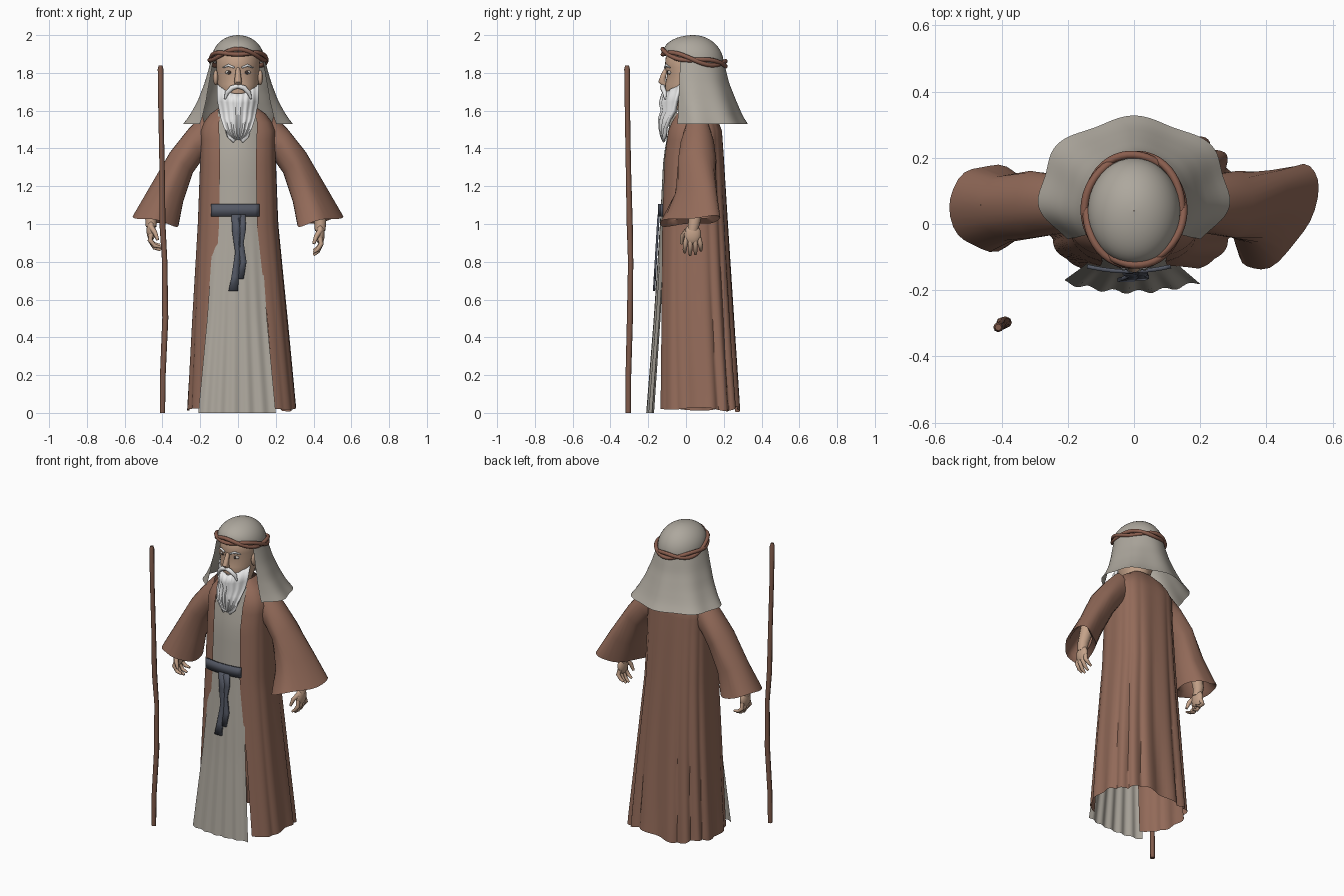
import bpy, bmesh, math
from math import sin, cos, pi, asin
from mathutils import Vector

if "Cube" in bpy.data.objects:
    bpy.data.objects.remove(bpy.data.objects["Cube"])


def material(name, r, g, b):
    m = bpy.data.materials.new(name)
    m.use_nodes = True
    m.diffuse_color = (r, g, b, 1)
    bsdf = next(n for n in m.node_tree.nodes if n.type == 'BSDF_PRINCIPLED')
    bsdf.inputs["Base Color"].default_value = (r, g, b, 1)
    return m


BROWN = material("brown coat", .29, .145, .1)
CLOTH = material("grey linen", .42, .39, .34)
SKIN = material("skin", .55, .36, .25)
WHITE = material("white hair", .8, .8, .8)
SASH = material("slate sash", .085, .095, .125)
CORD = material("cord brown", .25, .11, .075)
WOOD = material("staff wood", .22, .105, .07)
EYE = material("eye white", .6, .55, .5)
IRIS = material("dark iris", .05, .035, .03)


def finish(name, bm, mat, solid=False, angle=50):
    if solid:
        bmesh.ops.recalc_face_normals(bm, faces=bm.faces)
    me = bpy.data.meshes.new(name)
    bm.to_mesh(me)
    bm.free()
    me.materials.append(mat)
    me.shade_smooth()
    me.set_sharp_from_angle(angle=math.radians(angle))
    ob = bpy.data.objects.new(name, me)
    bpy.context.scene.collection.objects.link(ob)
    return ob


def loft(name, rows, mat, closed=False, caps=False, angle=50):
    """Skin a sheet or a tube over rows of points, bottom row first."""
    bm = bmesh.new()
    grid = [[bm.verts.new(p) for p in row] for row in rows]
    n = len(rows[0])
    for low, high in zip(grid, grid[1:]):
        for j in range(n if closed else n - 1):
            k = (j + 1) % n
            bm.faces.new((low[j], low[k], high[k], high[j]))
    if caps:
        bm.faces.new(grid[0])
        bm.faces.new(grid[-1])
    return finish(name, bm, mat, caps, angle)


def tube(name, path, radii, mat, n=10, loop=False):
    pts = [Vector(p) for p in path]
    rows = []
    for i, p in enumerate(pts):
        if loop:
            d = pts[(i + 1) % len(pts)] - pts[i - 1]
        else:
            d = pts[min(i + 1, len(pts) - 1)] - pts[max(i - 1, 0)]
        ref = Vector((0, 0, 1)) if loop else Vector((0, 1, .3))
        a = d.cross(ref).normalized()
        b = d.cross(a).normalized()
        r = radii[i] if isinstance(radii, list) else radii
        rows.append([p + r * (a * cos(2 * pi * k / n) + b * sin(2 * pi * k / n)) for k in range(n)])
    if loop:
        rows.append(rows[0])
    return loft(name, rows, mat, True, not loop)


def ball(name, loc, scale, mat):
    bm = bmesh.new()
    bmesh.ops.create_uvsphere(bm, u_segments=20, v_segments=12, radius=1)
    for v in bm.verts:
        v.co = Vector(loc) + Vector([c * s for c, s in zip(v.co, scale)])
    return finish(name, bm, mat)


def at(table, z):
    """Interpolate a profile table, whose first column is height."""
    for lo, hi in zip(table, table[1:]):
        if z <= hi[0]:
            f = max(0, (z - lo[0]) / (hi[0] - lo[0]))
            return [p + (q - p) * f for p, q in zip(lo[1:], hi[1:])]
    return table[-1][1:]


def spread(lo, hi, n):
    return [lo + (hi - lo) * i / (n - 1) for i in range(n)]


def power(v, e):
    return math.copysign(abs(v) ** e, v)


# Coat: pleated shell, open at the front (height, half width, front, back, opening)
COAT = [(.02, .285, -.155, .28, .175), (.5, .25, -.145, .25, .145), (1, .212, -.133, .22, .1),
        (1.35, .2, -.12, .2, .095), (1.5, .2, -.1, .19, .1), (1.56, .17, -.075, .165, .1),
        (1.61, .12, -.04, .13, .085), (1.63, .08, -.02, .11, .06)]
rows = []
for z in spread(.02, 1.63, 36):
    a, yf, yb, o = at(COAT, z)
    t0 = asin((o / a) ** (1 / .7))
    row = []
    for t in spread(t0, 2 * pi - t0, 120):
        back = sin(t / 2) ** 2
        fold = (abs(sin(8 * t + .5 * sin(2 * z))) - .6) * .11 * back * max(0, 1 - z / 1.7)
        x = a * power(sin(t), .7) * (1 + fold) + .02 * max(0, 1 - z)
        y = (yf + yb) / 2 - (yb - yf) / 2 * power(cos(t), .7) * (1 + fold)
        row.append((x, y, z + (.015 * sin(5 * t) * back if z < .03 else 0)))
    rows.append(row)
loft("coat", rows, BROWN)

# Tunic front panel (height, half width, front)
TUNIC = [(0, .205, -.205), (.5, .158, -.168), (1.05, .12, -.135), (1.35, .12, -.12), (1.6, .1, -.075)]
rows = []
for z in spread(0, 1.6, 24):
    w, y = at(TUNIC, z)
    rows.append([(w * u - .005, y + .03 * u * u + .006 * sin(17 * u) * max(0, 1 - z), z)
                 for u in spread(-1, 1, 41)])
loft("tunic", rows, CLOTH)


# Sleeves (outer x, outer z, inner x, inner z, centre y, half depth, skew)
def sleeve(name, side, skew, yc):
    rings = [(.19, 1.58, .13, 1.36, .06, .07, 0), (.265, 1.5, .19, 1.34, .06, .09, 0),
             (.36, 1.38, .24, 1.27, .06, .1, 0), (.465, 1.2, .29, 1.12, .05, .1, skew / 2),
             (.558, 1.04, .315, .99, yc, .13, skew), (.53, 1.06, .34, 1.02, yc, .1, skew),
             (.44, 1.2, .32, 1.15, .05, .07, 0)]
    rows = []
    for i, (xo, zo, xi, zi, y, h, s) in enumerate(rings):
        row = []
        for k in range(28):
            t = 2 * pi * k / 28
            f = (1 + cos(t)) / 2
            crease = 1 + .05 * sin(5 * t + i) * (i > 1)
            row.append((side * (xi + (xo - xi) * f), y + h * sin(t) * crease + s * cos(t),
                        zi + (zo - zi) * f + .008 * sin(3 * t) * (i > 2)))
        rows.append(row)
    loft(name, rows, BROWN, True, True)


# Hands with a forearm, four fingers and a thumb
def hand(name, side, x, y, z, curl):
    p = lambda dx, dy, dz: (side * (x + dx), y + dy, z + dz)
    tube(name + "_forearm", [p(-.04, .02, .25), p(0, .01, .09), p(0, 0, .04)], [.045, .033, .028], SKIN)
    ball(name + "_palm", p(0, 0, .02), (.024, .045, .055), SKIN)
    for i, length in enumerate((.08, .095, .09, .07)):
        dy = -.032 + .022 * i
        tube(f"{name}_finger_{i + 1}",
             [p(0, dy, 0), p(.006, dy * 1.2, -.03), p(-.01 - curl / 3, dy * 1.3, -length * .75),
              p(-.025 - curl, dy * 1.3, -length + curl / 2)], [.013, .013, .011, .007], SKIN, 8)
    tube(name + "_thumb", [p(0, -.03, .04), p(-.02, -.055, .01), p(-.035, -.06, -.03)],
         [.015, .013, .008], SKIN, 8)


for word, side, skew, yc in (("left", 1, .09, .02), ("right", -1, 0, .05)):
    sleeve(word + "_sleeve", side, skew, yc)
hand("left_hand", 1, .435, .035, .925, .01)
hand("right_hand", -1, .46, .04, .945, .025)

# Head and neck (height, half width, front, back)
HEAD = [(1.5, .05, -.02, .1), (1.6, .06, -.04, .1), (1.635, .08, -.1, .1), (1.7, .1, -.112, .13),
        (1.74, .11, -.11, .14), (1.79, .113, -.1, .15), (1.83, .115, -.112, .155),
        (1.88, .115, -.108, .16), (1.94, .085, -.08, .13), (1.97, .02, .02, .06)]
loft("head", [[(a * sin(t), (f + b) / 2 - (b - f) / 2 * cos(t), z)
               for t in [2 * pi * k / 32 for k in range(32)]] for z, a, f, b in HEAD],
     SKIN, True, True, 80)
tube("nose", [(0, -.1, 1.83), (0, -.118, 1.79), (0, -.128, 1.755), (0, -.11, 1.735)],
     [.01, .015, .02, .016], SKIN)
for word, s in (("left", 1), ("right", -1)):
    ball(word + "_ear", (s * .118, .0, 1.775), (.014, .025, .04), SKIN)
    ball(word + "_eye", (s * .046, -.086, 1.803), (.022, .012, .011), EYE)
    ball(word + "_iris", (s * .046, -.095, 1.803), (.009, .006, .009), IRIS)
    tube(word + "_eyebrow", [(s * .02, -.112, 1.828), (s * .05, -.105, 1.84), (s * .08, -.084, 1.828)],
         [.005, .007, .003], WHITE, 8)
    tube(word + "_moustache", [(0, -.124, 1.73), (s * .03, -.124, 1.722), (s * .058, -.113, 1.695),
                               (s * .07, -.11, 1.66)], [.012, .014, .012, .004], WHITE)

# Beard (height, half width, front, wrap, rise at the cheeks)
BEARD = [(1.445, .015, -.125, 0, 0), (1.47, .05, -.135, .015, 0), (1.51, .075, -.143, .03, 0),
         (1.56, .092, -.145, .055, 0), (1.6, .1, -.132, .07, 0), (1.64, .11, -.142, .09, .01),
         (1.69, .112, -.128, .1, .05)]
beard = loft("beard", [[(w * u, y + d * u * u + .004 * cos(22 * u), z + r * u * u)
                        for u in spread(-1, 1, 33)] for z, w, y, d, r in BEARD], WHITE)
beard.modifiers.new("thickness", 'SOLIDIFY').thickness = .02
beard.modifiers["thickness"].offset = -1


# Headcloth: domed cap and hanging veil meeting along the brow line
def brow(t):
    return 1.868 + .032 * cos(t) + .012 * cos(t) ** 2


rows = []
for s in spread(0, pi / 2 - .01, 12):
    rows.append([(.14 * cos(s) * sin(t), .04 - .16 * cos(s) * cos(t), brow(t) + (2 - brow(t)) * sin(s))
                 for t in [2 * pi * k / 40 for k in range(40)]])
loft("headcloth_cap", rows, CLOTH, True)
VEIL = [(1.53, .285, .1, .22, .82), (1.57, .255, .088, .207, .86), (1.65, .212, .07, .193, .95),
        (1.75, .175, .052, .175, 1.05), (1.87, .142, .04, .162, 1.12)]
rows = []
for z in spread(1.53, 1.87, 14):
    a, cy, b, t0 = at(VEIL, z)
    f = (z - 1.53) / .34
    row = []
    for t in spread(t0, 2 * pi - t0, 70):
        wave = 1 + .035 * (1 - f) * cos(7 * t + pi)
        row.append((a * sin(t) * wave, cy - b * cos(t) * wave, z + (brow(t) - 1.87) * f ** 3))
    rows.append(row)
loft("headcloth_veil", rows, CLOTH)

# Two head cords woven past each other
for i, s in enumerate((1, -1)):
    path = []
    for k in range(48):
        t = 2 * pi * k / 48
        r = 1 + .02 * s * sin(3 * t)
        path.append((.147 * r * sin(t), .043 - .166 * r * cos(t), brow(t) + s * .014 * cos(3 * t)))
    tube(f"head_cord_{i + 1}", path, .012, CORD, 8, True)


# Belt and its hanging tails, as thin slabs
def slab(name, rows):
    ob = loft(name, rows, SASH)
    mod = ob.modifiers.new("thickness", 'SOLIDIFY')
    mod.thickness, mod.offset = .012, 1


slab("belt", [[(-.015 + .125 * u, -.137 + .015 * u * u, z) for u in spread(-1, 1, 13)]
              for z in (1.04, 1.105)])
TAILS = {"belt_tail_long": [(.645, -.05, 0), (.72, -.035, .003), (.85, -.015, .012), (.95, -.03, .012),
                            (1.05, -.035, .015)],
         "belt_tail_short": [(.71, -.005, .03), (.8, .012, .045), (.9, .003, .03), (.97, .012, .042),
                             (1.05, -.005, .04)]}
for name, edge in TAILS.items():
    slab(name, [[(x, at(TUNIC, z)[1] - .004, z) for x in (lo, hi)] for z, lo, hi in edge])

# Staff
tube("staff", [(-.4, -.305, 0), (-.398, -.305, .2), (-.385, -.297, .5), (-.388, -.293, .8),
               (-.4, -.298, 1), (-.402, -.305, 1.3), (-.408, -.31, 1.6), (-.41, -.312, 1.82),
               (-.41, -.312, 1.84)],
     [.014, .015, .016, .014, .016, .014, .014, .015, .01], WOOD, 8)
